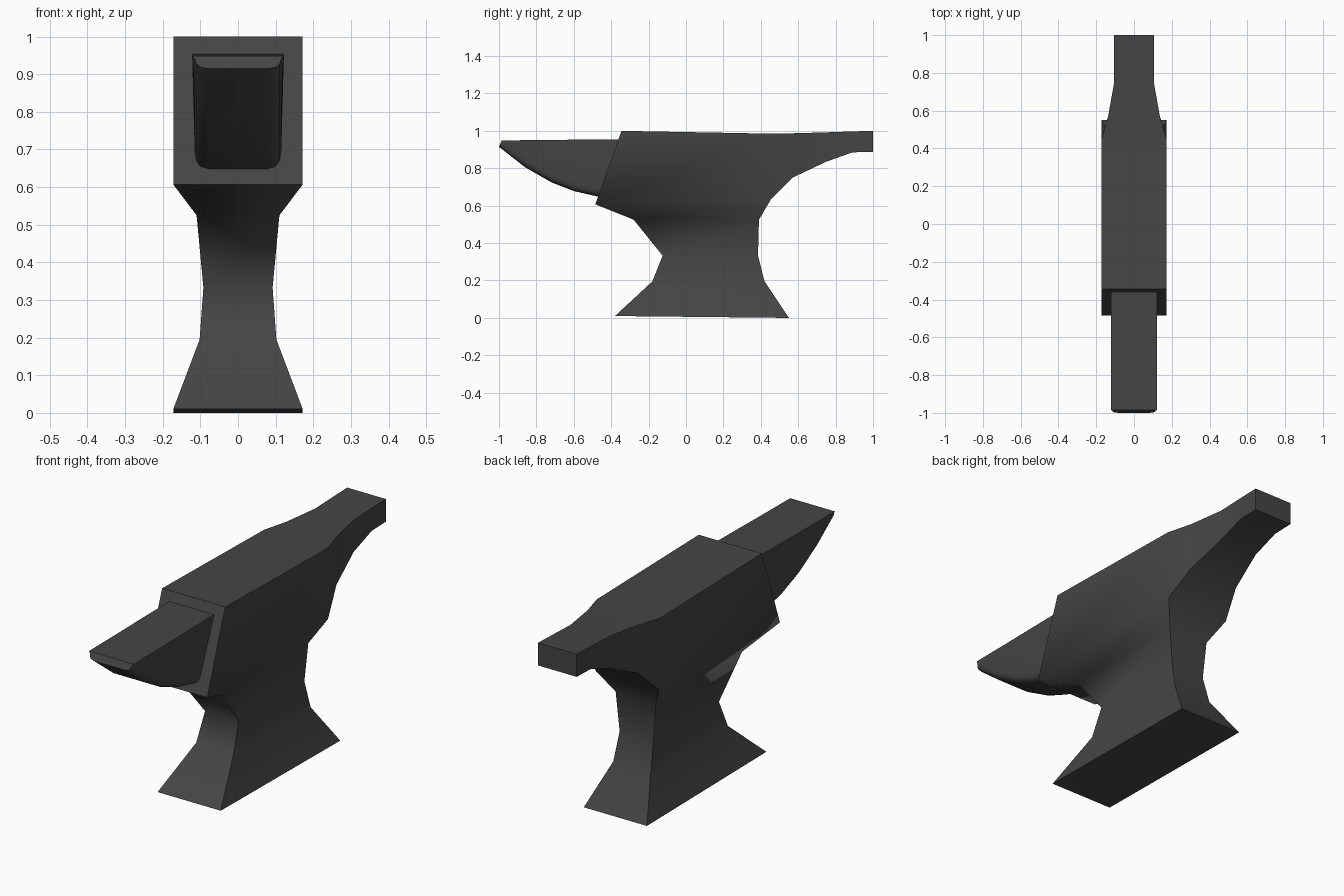
import bpy, bmesh, math

cube = bpy.data.objects.get("Cube")
if cube:
    bpy.data.objects.remove(cube, do_unlink=True)

iron = bpy.data.materials.new("dark_iron")
iron.use_nodes = True
iron.diffuse_color = (0.06, 0.06, 0.06, 1)
iron.node_tree.nodes["Principled BSDF"].inputs["Base Color"].default_value = (0.06, 0.06, 0.06, 1)


def loft(bm, rings, cap_start=True, cap_end=True, skip=()):
    """Skin a list of equal-length closed rings; skip holds (band, side) gaps."""
    rows = [[bm.verts.new(p) for p in ring] for ring in rings]
    n = len(rows[0])
    for b in range(len(rows) - 1):
        for i in range(n):
            if (b, i) not in skip:
                j = (i + 1) % n
                bm.faces.new((rows[b][i], rows[b][j], rows[b + 1][j], rows[b + 1][i]))
    if cap_start:
        bm.faces.new(rows[0])
    if cap_end:
        bm.faces.new(rows[-1])


def finish(name, bm):
    bmesh.ops.remove_doubles(bm, verts=bm.verts[:], dist=0.0005)
    bmesh.ops.recalc_face_normals(bm, faces=bm.faces[:])
    mesh = bpy.data.meshes.new(name)
    bm.to_mesh(mesh)
    bm.free()
    mesh.materials.append(iron)
    obj = bpy.data.objects.new(name, mesh)
    bpy.context.collection.objects.link(obj)
    bpy.ops.object.select_all(action='DESELECT')
    obj.select_set(True)
    bpy.context.view_layer.objects.active = obj
    bpy.ops.object.shade_smooth_by_angle(angle=math.radians(65))
    return obj


# Foot, waist and block: half width, front y, front z, back y, back z
levels = [
    (0.172, -0.38, 0.01, 0.55, 0.0),
    (0.102, -0.18, 0.195, 0.42, 0.195),
    (0.092, -0.125, 0.333, 0.385, 0.333),
    (0.11, -0.28, 0.525, 0.39, 0.525),
    (0.172, -0.485, 0.607, 0.455, 0.635),
    (0.172, -0.345, 1.0, 0.45, 0.985),
]
body = bmesh.new()
loft(body, [[(-w, yf, zf), (w, yf, zf), (w, yb, zb), (-w, yb, zb)]
            for w, yf, zf, yb, zb in levels], skip={(4, 2)})

# Heel, tapering out of the back of the block: half width, top y, top z, low y, low z
heel = [
    (0.172, 0.45, 0.985, 0.455, 0.635),
    (0.137, 0.57, 0.987, 0.57, 0.75),
    (0.105, 0.75, 0.992, 0.75, 0.835),
    (0.105, 0.89, 0.997, 0.89, 0.885),
    (0.105, 1.0, 1.0, 1.0, 0.888),
]
loft(body, [[(-w, yt, zt), (w, yt, zt), (w, yl, zl), (-w, yl, zl)]
            for w, yt, zt, yl, zl in heel], cap_start=False)
finish("anvil_body", body)

# Horn, flat on top and rounded below: top y, low y, top z, low z
stations = [
    (-0.985, -1.0, 0.949, 0.915),
    (-0.86, -0.86, 0.95, 0.805),
    (-0.72, -0.72, 0.951, 0.725),
    (-0.6, -0.6, 0.953, 0.678),
    (-0.35, -0.455, 0.955, 0.645),
]
# Half section: x and height as a share of the corner radius
corner = [(0.115, 1.0), (0.111, 0.5), (0.1, 0.15), (0.078, 0.0)]


def horn_ring(yt, yl, zt, zl):
    radius = min(0.045, 0.75 * (zt - zl))
    half = [(0.122, yt, zt)]
    for x, share in corner:
        z = zl + radius * share
        half.append((x, yl + (yt - yl) * (z - zl) / (zt - zl), z))
    return half + [(-x, y, z) for x, y, z in reversed(half)]


horn = bmesh.new()
loft(horn, [horn_ring(*s) for s in stations])
finish("horn", horn)
